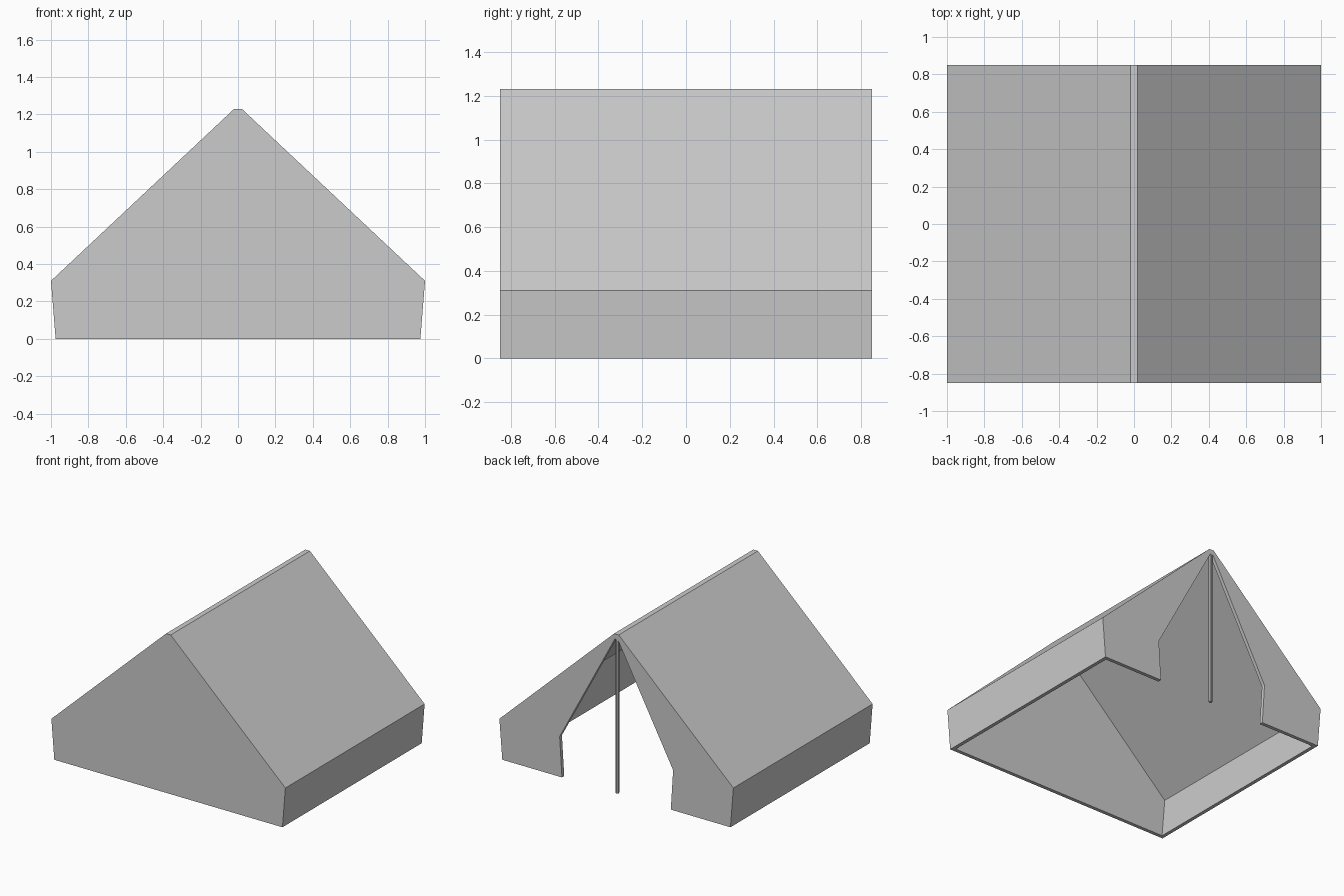
import bpy, bmesh

if "Cube" in bpy.data.objects:
    bpy.data.objects.remove(bpy.data.objects["Cube"])

L = 0.85      # half length of the tent
T = 0.028     # canvas thickness


def prism(name, half, y0, y1):
    """Extrude a mirrored x/z outline (right half given, bottom to top) along y."""
    outline = half + [(-x, z) for x, z in reversed(half)]
    bm = bmesh.new()
    face = bm.faces.new([bm.verts.new((x, y0, z)) for x, z in outline])
    ext = bmesh.ops.extrude_face_region(bm, geom=[face])
    verts = [g for g in ext["geom"] if isinstance(g, bmesh.types.BMVert)]
    bmesh.ops.translate(bm, verts=verts, vec=(0, y1 - y0, 0))
    bmesh.ops.recalc_face_normals(bm, faces=bm.faces)
    mesh = bpy.data.meshes.new(name)
    bm.to_mesh(mesh)
    bm.free()
    obj = bpy.data.objects.new(name, mesh)
    bpy.context.collection.objects.link(obj)
    return obj


def cut(target, cutter):
    """Subtract the cutter, then delete it."""
    mod = target.modifiers.new("cut", 'BOOLEAN')
    mod.operation = 'DIFFERENCE'
    mod.solver = 'EXACT'
    mod.object = cutter
    bpy.context.view_layer.objects.active = target
    bpy.ops.object.modifier_apply(modifier=mod.name)
    bpy.data.objects.remove(cutter)


# Canvas: outer house-shaped body, open underneath
canvas = prism("tent_canvas", [(0.975, 0), (1.0, 0.31), (0.02, 1.23)], -L, L)
cut(canvas, prism("inside_cutter", [(0.939, -0.1), (0.972, 0.295), (0.01, 1.198)],
                  -L + T, L - T))

# Doorway between the two back flaps
cut(canvas, prism("door_cutter", [(0.459, -0.1), (0.485, 0.31), (0.012, 1.192)],
                  L - 2 * T, L + 0.1))

# Pole standing in the doorway
bpy.ops.mesh.primitive_cylinder_add(vertices=8, radius=0.013, depth=1.21,
                                    location=(0, L - 0.013, 0.605))
bpy.context.object.name = "tent_pole"
